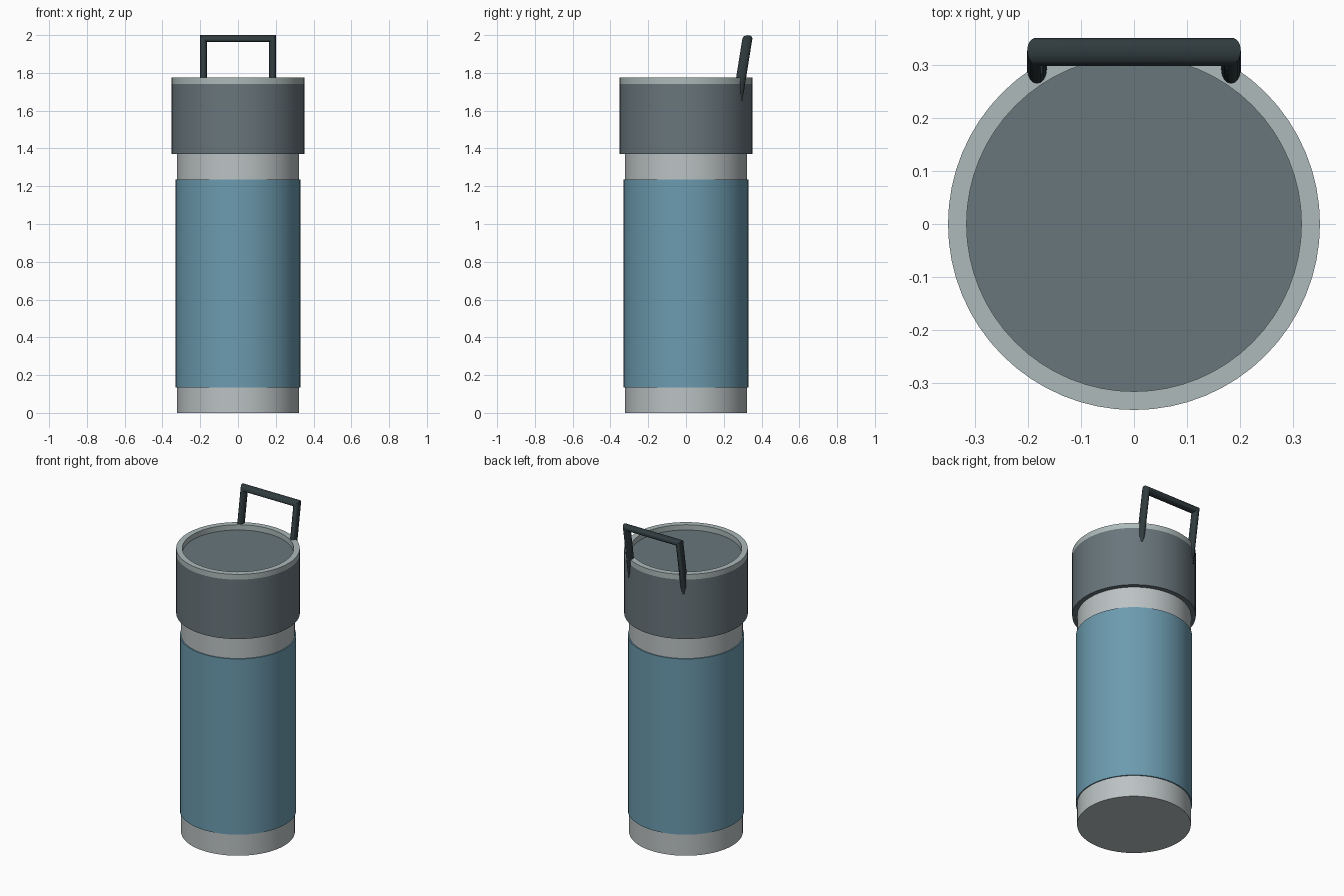
import bpy, bmesh, math
from mathutils import Vector

if "Cube" in bpy.data.objects:
    bpy.data.objects.remove(bpy.data.objects["Cube"])

SIDES = 64


def finish(bm, name, color):
    bmesh.ops.recalc_face_normals(bm, faces=bm.faces[:])
    mesh = bpy.data.meshes.new(name)
    bm.to_mesh(mesh)
    bm.free()
    obj = bpy.data.objects.new(name, mesh)
    bpy.context.collection.objects.link(obj)
    if color:
        mat = bpy.data.materials.new(name + "_material")
        mat.diffuse_color = (*color, 1)
        mat.use_nodes = True
        mat.node_tree.nodes["Principled BSDF"].inputs["Base Color"].default_value = mat.diffuse_color
        mesh.materials.append(mat)
    bpy.ops.object.select_all(action='DESELECT')
    obj.select_set(True)
    bpy.context.view_layer.objects.active = obj
    bpy.ops.object.shade_smooth_by_angle(angle=math.radians(35))
    return obj


def skin(bm, rings, loop=False):
    """Join rings of vertices; close into a loop or cap both ends."""
    n = len(rings[0])
    pairs = list(zip(rings, rings[1:]))
    if loop:
        pairs.append((rings[-1], rings[0]))
    for a, b in pairs:
        for i in range(n):
            j = (i + 1) % n
            bm.faces.new((a[i], a[j], b[j], b[i]))
    if not loop:
        bm.faces.new(rings[0])
        bm.faces.new(rings[-1])


def lathe(name, profile, color, loop=False):
    bm = bmesh.new()
    rings = []
    for r, z in profile:
        angles = [2 * math.pi * i / SIDES for i in range(SIDES)]
        rings.append([bm.verts.new((r * math.cos(a), r * math.sin(a), z)) for a in angles])
    skin(bm, rings, loop)
    return finish(bm, name, color)


def band(name, inner, outer, z0, z1, color):
    return lathe(name, [(inner, z0), (outer, z0), (outer, z1), (inner, z1)], color, loop=True)


STEEL = (0.50, 0.54, 0.55)
BLUE = (0.15, 0.33, 0.43)
SLATE = (0.14, 0.18, 0.20)
RIM = (0.42, 0.49, 0.49)
DARK = (0.03, 0.045, 0.05)

# Steel flask body, coloured sleeve, lid and raised lid rim
lathe("body", [(0.323, 0), (0.323, 1.39)], STEEL)
band("sleeve", 0.315, 0.33, 0.135, 1.235, BLUE)
lathe("lid", [(0.351, 1.37), (0.351, 1.742)], SLATE)
band("lid_rim", 0.316, 0.351, 1.742, 1.775, RIM)

# Carry handle: flattened round bar swept with mitred corners, leaning back
bm = bmesh.new()
half_width, half_depth, lean = 0.0185, 0.0265, 0.16
foot_z, top_z, side_x = 1.65, 1.981, 0.183


def lean_point(x, y, z):
    return Vector((x, 0.291 + y + lean * (z - 1.77), z))


# Each station: centre x, centre z, and the outward mitre direction
stations = [(-side_x, foot_z, (-1, 0)), (-side_x, top_z, (-1, 1)),
            (side_x, top_z, (1, 1)), (side_x, foot_z, (1, 0))]
rings = []
for x, z, (dx, dz) in stations:
    ring = []
    for i in range(16):
        a = 2 * math.pi * i / 16
        off = half_width * math.cos(a)
        ring.append(bm.verts.new(lean_point(x + dx * off, half_depth * math.sin(a), z + dz * off)))
    rings.append(ring)
skin(bm, rings)
finish(bm, "handle", DARK)
